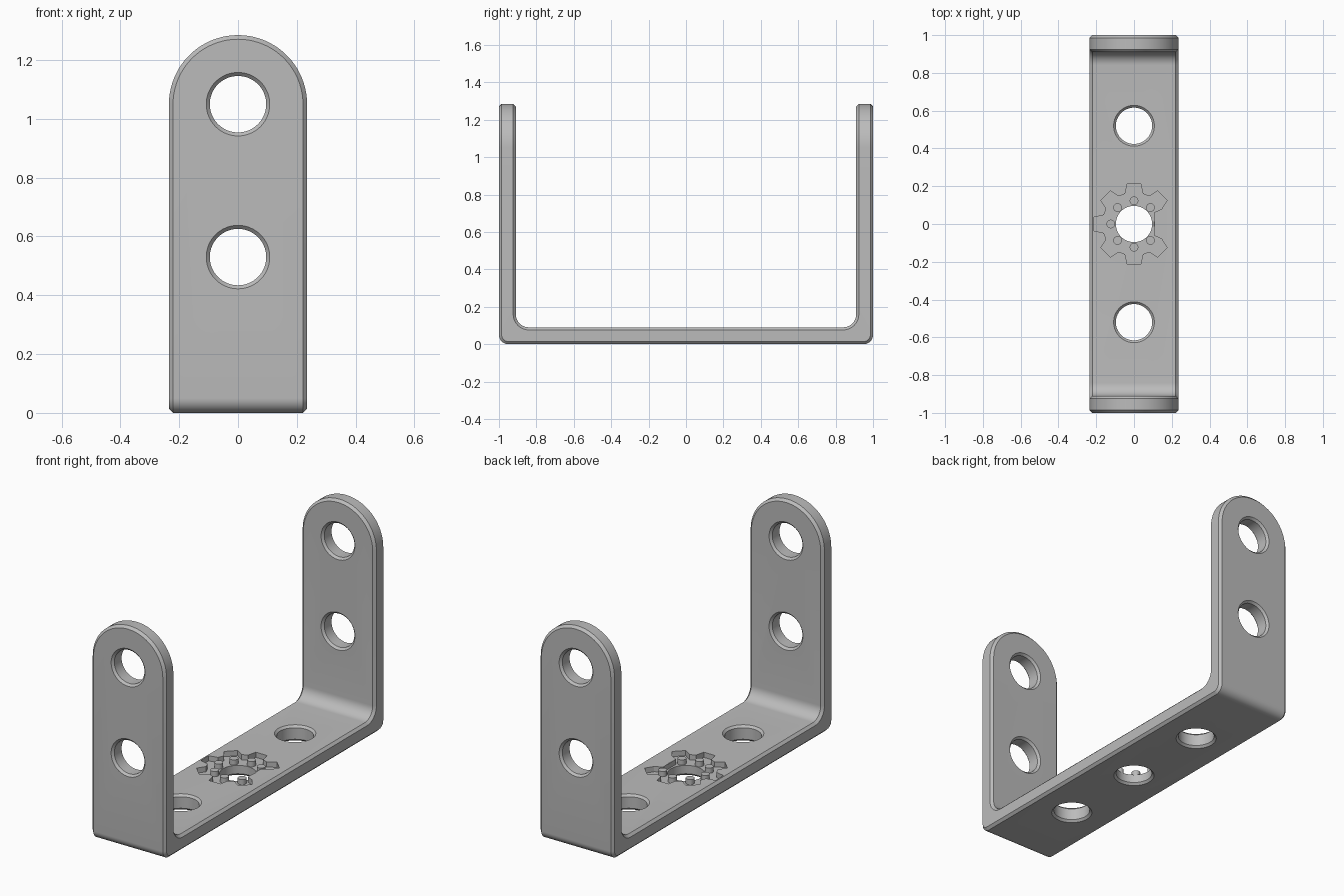
import bpy, bmesh
from math import sin, cos, pi, radians
from mathutils import Matrix, Vector

if "Cube" in bpy.data.objects:
    bpy.data.objects.remove(bpy.data.objects["Cube"])

HALF_W, THICK, TOP = 0.235, 0.09, 1.285
HOLE_R, FLARE, CHAMFER = 0.096, 0.012, 0.014

steel = bpy.data.materials.new("grey_metal")
steel.use_nodes = True
steel.diffuse_color = (0.5, 0.5, 0.5, 1)
steel.node_tree.nodes["Principled BSDF"].inputs["Base Color"].default_value = (0.5, 0.5, 0.5, 1)


def arc(cx, cy, r, start, end, n=10):
    angles = [radians(start + (end - start) * i / n) for i in range(n + 1)]
    return [(cx + r * cos(a), cy + r * sin(a)) for a in angles]


def prism(name, outline, to_3d, depth):
    """Extrude a flat outline by a depth vector."""
    bm = bmesh.new()
    face = bm.faces.new([bm.verts.new(to_3d(*p)) for p in outline])
    new = bmesh.ops.extrude_face_region(bm, geom=[face])["geom"]
    bmesh.ops.translate(bm, vec=depth, verts=[v for v in new if isinstance(v, bmesh.types.BMVert)])
    bmesh.ops.recalc_face_normals(bm, faces=bm.faces)
    return finish(name, bm)


def finish(name, bm):
    mesh = bpy.data.meshes.new(name)
    bm.to_mesh(mesh)
    bm.free()
    obj = bpy.data.objects.new(name, mesh)
    bpy.context.collection.objects.link(obj)
    mesh.materials.append(steel)
    return obj


def apply(obj, kind, **settings):
    mod = obj.modifiers.new(kind, kind)
    for key, value in settings.items():
        setattr(mod, key, value)
    bpy.context.view_layer.objects.active = obj
    bpy.ops.object.modifier_apply(modifier=mod.name)


def boolean(obj, cutter, operation):
    apply(obj, "BOOLEAN", object=cutter, operation=operation, solver="EXACT")
    bpy.data.objects.remove(cutter)


def drill(obj, centre, rotation):
    """Cut a round hole with a chamfer on both faces of the plate."""
    half, over = THICK / 2, 0.02
    rings = [(-half - over, HOLE_R + FLARE + over), (-half + FLARE, HOLE_R),
             (half - FLARE, HOLE_R), (half + over, HOLE_R + FLARE + over)]
    bm = bmesh.new()
    n = 64
    loops = [[bm.verts.new((r * cos(2 * pi * i / n), r * sin(2 * pi * i / n), z))
              for i in range(n)] for z, r in rings]
    for a, b in zip(loops, loops[1:]):
        for i in range(n):
            j = (i + 1) % n
            bm.faces.new((a[i], a[j], b[j], b[i]))
    bm.faces.new(loops[0])
    bm.faces.new(loops[-1])
    bmesh.ops.recalc_face_normals(bm, faces=bm.faces)
    bm.transform(Matrix.Translation(centre) @ rotation)
    boolean(obj, finish("hole_cutter", bm), "DIFFERENCE")


# U-shaped strip with rounded bends
inner = 1 - THICK
outline = (arc(-0.95, 0.05, 0.05, 180, 270) + arc(0.95, 0.05, 0.05, 270, 360)
           + [(1, TOP + 0.1), (inner, TOP + 0.1)]
           + arc(inner - 0.07, THICK + 0.07, 0.07, 0, -90)
           + arc(-inner + 0.07, THICK + 0.07, 0.07, 270, 180)
           + [(-inner, TOP + 0.1), (-1, TOP + 0.1)])
bracket = prism("bracket", outline, lambda y, z: (-HALF_W - 0.1, y, z), (2 * HALF_W + 0.2, 0, 0))

# Trim width and round off the arm tops
trim = [(-HALF_W, -0.1), (HALF_W, -0.1)] + arc(0, TOP - HALF_W, HALF_W, 0, 180, 40)
boolean(bracket, prism("trim", trim, lambda x, z: (x, -1.2, z), (0, 2.4, 0)), "INTERSECT")
apply(bracket, "BEVEL", width=CHAMFER, segments=1, limit_method="ANGLE", angle_limit=radians(50))

# Gear-shaped recess, open to the centre hole on one side
gear = []
for k in range(1, 8):
    a = k * pi / 4
    out, side = Vector((cos(a), sin(a))), Vector((-sin(a), cos(a)))
    for r, w in ((0.16, -0.047), (0.213, -0.036), (0.213, 0.036), (0.16, 0.047)):
        gear.append(tuple(out * r + side * w))
gear += [(0.105, -0.06), (0.105, 0.06)]
RECESS = 0.03
boolean(bracket, prism("recess_cutter", gear, lambda x, y: (x, y, THICK - RECESS), (0, 0, 0.1)),
        "DIFFERENCE")

# Holes through the base and the arms
for y in (-0.52, 0, 0.52):
    drill(bracket, (0, y, THICK / 2), Matrix())
for side in (-1, 1):
    for z in (0.53, 1.05):
        drill(bracket, (0, side * (1 - THICK / 2), z), Matrix.Rotation(pi / 2, 4, "X"))

# Small pegs standing in the recess
bm = bmesh.new()
for k in range(1, 8):
    a = k * pi / 4
    spot = Matrix.Translation((0.123 * cos(a), 0.123 * sin(a), THICK - RECESS / 2 - 0.002))
    bmesh.ops.create_cone(bm, cap_ends=True, segments=20, radius1=0.023, radius2=0.023,
                          depth=RECESS + 0.004, matrix=spot)
pegs = finish("recess_pegs", bm)

for obj in (bracket, pegs):
    bpy.ops.object.select_all(action="DESELECT")
    obj.select_set(True)
    bpy.context.view_layer.objects.active = obj
    bpy.ops.object.shade_smooth_by_angle(angle=radians(30))
